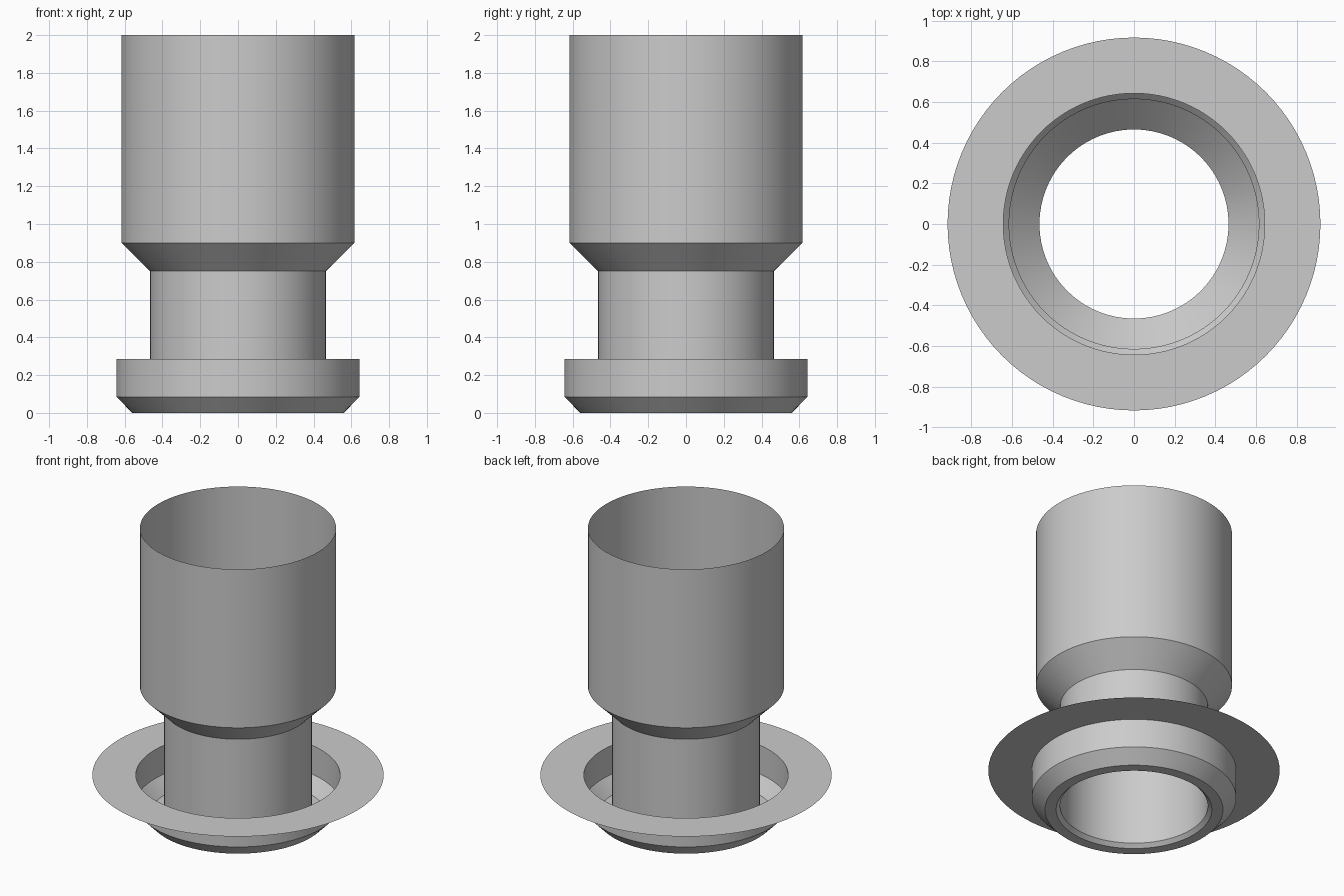
import bpy
import bmesh
import math

cube = bpy.data.objects.get("Cube")
if cube:
    bpy.data.objects.remove(cube, do_unlink=True)

SEGMENTS = 96

# Plain grey for the whole fitting
grey = bpy.data.materials.new("plain_grey")
grey.use_nodes = True
colour = (0.6, 0.6, 0.6, 1)
grey.diffuse_color = colour
grey.node_tree.nodes["Principled BSDF"].inputs["Base Color"].default_value = colour


def lathe(name, profile):
    """Spin an open (radius, height) profile into a thin sheet-metal part."""
    bm = bmesh.new()
    verts = [bm.verts.new((r, 0, z)) for r, z in profile]
    edges = [bm.edges.new(pair) for pair in zip(verts, verts[1:])]
    bmesh.ops.spin(bm, geom=verts + edges, cent=(0, 0, 0), axis=(0, 0, 1),
                   angle=math.tau, steps=SEGMENTS, use_duplicate=False)
    bmesh.ops.remove_doubles(bm, verts=bm.verts, dist=0.0005)
    # Outside of the sheet: away from the axis, or down on level faces
    for f in bm.faces:
        f.normal_update()
        c = f.calc_center_median()
        if f.normal.x * c.x + f.normal.y * c.y - 0.1 * f.normal.z < 0:
            f.normal_flip()
    mesh = bpy.data.meshes.new(name)
    bm.to_mesh(mesh)
    bm.free()
    mesh.materials.append(grey)
    obj = bpy.data.objects.new(name, mesh)
    bpy.context.collection.objects.link(obj)
    bpy.ops.object.select_all(action="DESELECT")
    obj.select_set(True)
    bpy.context.view_layer.objects.active = obj
    bpy.ops.object.shade_smooth_by_angle(angle=math.radians(25))
    return obj


# Wide upper sleeve, tapering into the narrow neck
lathe("upper_sleeve", [(0.617, 2.0), (0.617, 0.90), (0.465, 0.75)])

# Narrow neck, flared slightly at its foot
lathe("neck", [(0.465, 0.75), (0.465, 0.025), (0.49, 0.0)])

# Cup around the neck: floor, chamfer and wall
lathe("base_cup", [(0.49, 0.0), (0.56, 0.0), (0.643, 0.085), (0.643, 0.285)])

# Flat rim around the cup
lathe("flange", [(0.643, 0.285), (0.917, 0.285)])
